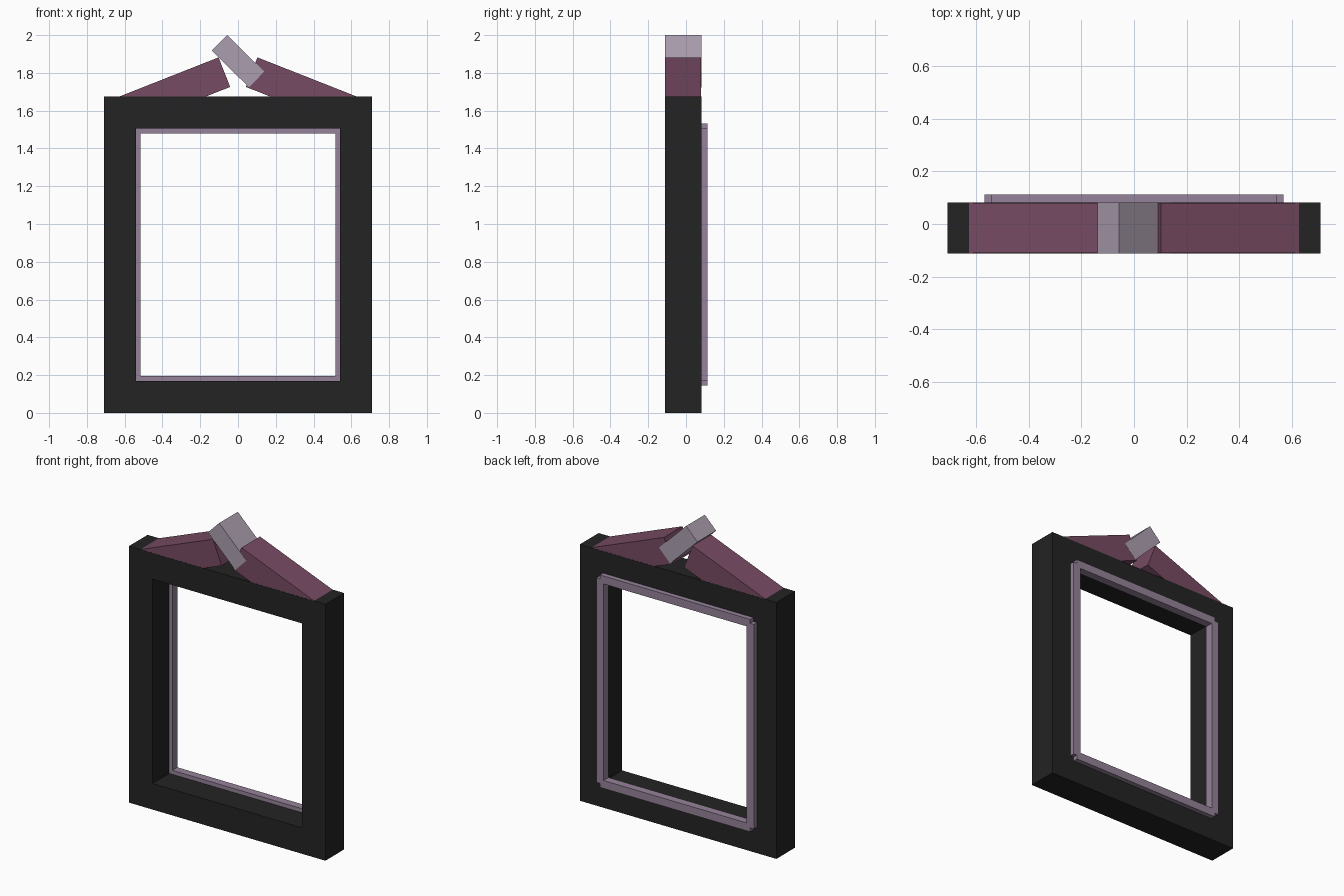
import bpy
import math
from mathutils import Matrix, Vector

old = bpy.data.objects.get("Cube")
if old:
    bpy.data.objects.remove(old, do_unlink=True)


def make_material(name, rgb):
    mat = bpy.data.materials.new(name)
    mat.use_nodes = True
    mat.diffuse_color = (*rgb, 1)
    bsdf = next(n for n in mat.node_tree.nodes if n.type == 'BSDF_PRINCIPLED')
    bsdf.inputs["Base Color"].default_value = (*rgb, 1)
    return mat


BLACK = make_material("charcoal", (0.017, 0.017, 0.017))
PLUM = make_material("plum", (0.185, 0.070, 0.125))
MAUVE = make_material("mauve", (0.30, 0.225, 0.32))
PALE = make_material("pale_lilac", (0.41, 0.345, 0.43))


def prism(name, outline, y0, y1, mat, hole=None):
    """Extrude an x-z outline (counter-clockwise from the front) from y0 to y1.
    With a hole outline of equal length, build a ring."""
    n = len(outline)
    loops = [outline] + ([hole] if hole else [])
    verts = [(x, y, z) for loop in loops for y in (y0, y1) for x, z in loop]
    faces = []
    for i in range(n):
        j = (i + 1) % n
        faces.append((i, i + n, j + n, j)[::-1])
        if hole:
            faces.append((i + 2*n, i + 3*n, j + 3*n, j + 2*n))
            faces.append((i, j, j + 2*n, i + 2*n))
            faces.append((i + n, i + 3*n, j + 3*n, j + n))
    if not hole:
        faces += [tuple(range(n)), tuple(range(2*n - 1, n - 1, -1))]
    mesh = bpy.data.meshes.new(name)
    mesh.from_pydata(verts, [], faces)
    mesh.materials.append(mat)
    mesh.update()
    obj = bpy.data.objects.new(name, mesh)
    bpy.context.collection.objects.link(obj)
    return obj


def rect(x0, x1, z0, z1):
    return [(x0, z0), (x1, z0), (x1, z1), (x0, z1)]


def tilted_rect(cx, cz, length, width, angle):
    rot = Matrix.Rotation(angle, 2)
    return [tuple(rot @ Vector((x, z)) + Vector((cx, cz)))
            for x, z in rect(-length/2, length/2, -width/2, width/2)]


FRONT, BACK = -0.112, 0.081

# Main rectangular frame
prism("frame", rect(-0.71, 0.71, 0, 1.675), FRONT, BACK, BLACK,
      hole=rect(-0.54, 0.54, 0.17, 1.505))

# Square trim rods around the back of the opening, ending on each other's centre lines
CX, Z0, Z1, R = 0.543, 0.17, 1.506, 0.026
for side, s in (("left", 1), ("right", -1)):
    prism(f"trim_{side}", rect(s*CX - R, s*CX + R, Z0, Z1), 0.061, 0.113, MAUVE)
for level, z in (("bottom", Z0), ("top", Z1)):
    prism(f"trim_{level}", rect(-CX, CX, z - R, z + R), 0.061, 0.113, MAUVE)

# Sloping gable beams, partly sunk into the frame's top rail
slope = math.atan2(0.207, 0.525)
length, width = math.hypot(0.207, 0.525), 0.168
for side, s in (("left", 1), ("right", -1)):
    cx = 0.3655 - math.sin(slope) * width / 2
    cz = 1.7785 - math.cos(slope) * width / 2
    prism(f"gable_beam_{side}", tilted_rect(s*cx, cz, length, width, -s*slope),
          FRONT + 0.001, BACK - 0.001, PLUM)

# Tilted block at the peak
prism("peak_block", tilted_rect(0, 1.862, 0.276, 0.116, math.radians(-44.5)),
      FRONT, BACK, PALE)
